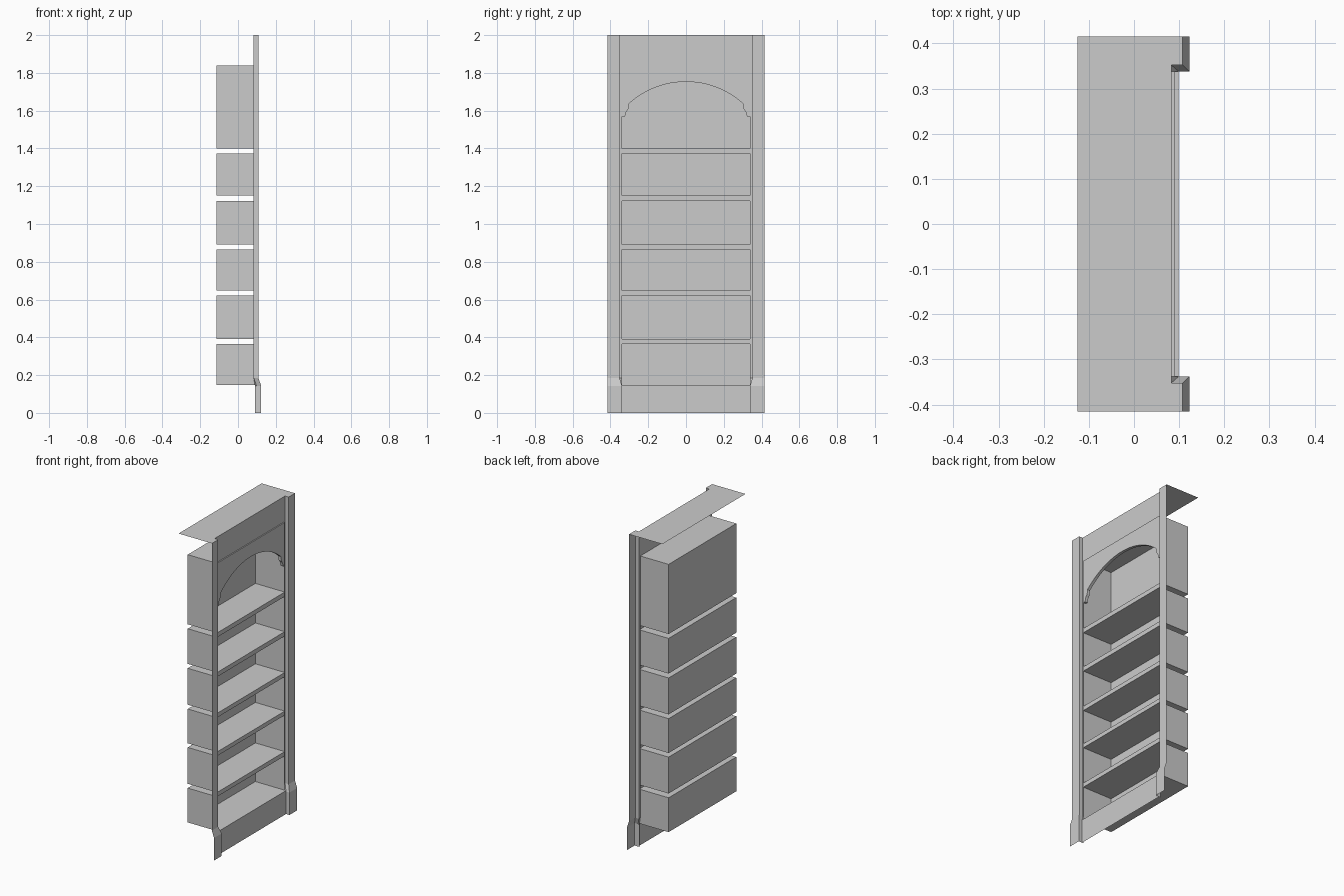
import bpy, bmesh, math
from mathutils import Vector

if "Cube" in bpy.data.objects:
    bpy.data.objects.remove(bpy.data.objects["Cube"])

BACK, FACE, FRAME, PILASTER = -0.115, 0.09, 0.083, 0.108
BASE, BASE_PILASTER = 0.099, 0.123
INNER, STEP, OUTER = 0.338, 0.352, 0.415
LEVELS = [(0.148, 0.365), (0.392, 0.622), (0.648, 0.865),
          (0.892, 1.122), (1.15, 1.372), (1.40, 1.84)]


def make(name, verts, faces, toward=Vector((1, 0, 0))):
    """Sheet object whose faces look toward the given direction."""
    bm = bmesh.new()
    vs = [bm.verts.new(v) for v in verts]
    for f in faces:
        face = bm.faces.new([vs[i] for i in f])
        face.normal_update()
        if face.normal.dot(toward) < -1e-6:
            face.normal_flip()
    return finish(name, bm)


def finish(name, bm):
    mesh = bpy.data.meshes.new(name)
    bm.to_mesh(mesh)
    bm.free()
    obj = bpy.data.objects.new(name, mesh)
    bpy.context.collection.objects.link(obj)
    return obj


def front_strip(name, x, half, z0, z1):
    return make(name, [(x, -half, z0), (x, half, z0), (x, half, z1), (x, -half, z1)],
                [(0, 1, 2, 3)])


def loft(name, sections, toward):
    """Skin a stack of open cross-sections."""
    n = len(sections[0])
    verts = [p for s in sections for p in s]
    faces = [(r * n + i, r * n + i + 1, (r + 1) * n + i + 1, (r + 1) * n + i)
             for r in range(len(sections) - 1) for i in range(n - 1)]
    return make(name, verts, faces, toward)


# Open compartments: five-sided boxes seen from inside
for k, (z0, z1) in enumerate(LEVELS):
    bm = bmesh.new()
    bmesh.ops.create_cube(bm, size=1)
    for v in bm.verts:
        v.co = ((BACK + FACE) / 2 + v.co.x * (FACE - BACK),
                v.co.y * 2 * INNER, (z0 + z1) / 2 + v.co.z * (z1 - z0))
    bm.normal_update()
    bmesh.ops.delete(bm, geom=[f for f in bm.faces if f.normal.x > 0.9], context='FACES')
    bmesh.ops.reverse_faces(bm, faces=bm.faces[:])
    finish(f"compartment_{k + 1}", bm)

# Shelf front edges between the compartments
for k in range(len(LEVELS) - 1):
    front_strip(f"shelf_edge_{k + 1}", FACE, INNER, LEVELS[k][1], LEVELS[k + 1][0])

# Plinth panel with a narrow ledge up to the lowest shelf
loft("plinth_panel", [[(x, -INNER, z), (x, INNER, z)] for x, z in
                      ((BASE, 0), (BASE, 0.148), (FACE, 0.148))], Vector((1, 0, 1)))

# Plain panel above the arch
front_strip("top_panel", FRAME, STEP, 1.84, 2.0)
loft("arch_top_ledge", [[(x, -INNER, 1.84), (x, INNER, 1.84)] for x in (FRAME, FACE)],
     Vector((0, 0, 1)))

# Arched fascia with its underside
half_span, spring, crown = 0.302, 1.637, 1.753
rise = crown - spring
radius = (half_span ** 2 + rise ** 2) / (2 * rise)
a = math.asin(half_span / radius)
foot = [(-INNER, 1.568), (-0.323, 1.568), (-0.316, 1.594), (-0.304, 1.610)]
arc = [(radius * math.sin(t), crown - radius + radius * math.cos(t))
       for t in (-a + 2 * a * i / 24 for i in range(25))]
curve = foot + arc + [(-y, z) for y, z in reversed(foot)]
outline = curve + [(INNER, 1.84), (-INNER, 1.84)]
make("arch_fascia", [(FACE, y, z) for y, z in outline], [range(len(outline))])
loft("arch_underside", [[(x, y, z) for y, z in curve] for x in (FACE, FACE - 0.018)],
     Vector((0, 0, -1)))

# Pilasters with flared feet, mirrored left to right
foot_plan = [(FACE, INNER), (BASE, INNER), (BASE_PILASTER, INNER), (BASE_PILASTER, OUTER)]
shaft_plan = [(FRAME, INNER), (FRAME, STEP), (PILASTER, STEP), (PILASTER, OUTER)]
pilaster = loft("pilasters", [[(x, y, z) for x, y in plan] for plan, z in
                              ((foot_plan, 0), (foot_plan, 0.142),
                               (shaft_plan, 0.185), (shaft_plan, 2.0))],
                Vector((1, -0.5, 0)))
mirror = pilaster.modifiers.new("Mirror", 'MIRROR')
mirror.use_axis = (False, True, False)
mirror.use_mirror_merge = False

# Thin returns from the recessed frame out to the compartment edges
returns = loft("frame_returns", [[(x, INNER, z) for x in (FRAME, FACE)]
                                 for z in (0.185, 1.84)], Vector((0, 1, 0)))
mirror = returns.modifiers.new("Mirror", 'MIRROR')
mirror.use_axis = (False, True, False)

# Flat top following the pilaster plan
right = [(-0.125, OUTER), (PILASTER, OUTER), (PILASTER, STEP), (FRAME, STEP)]
plan = right + [(x, -y) for x, y in reversed(right)]
make("top_board", [(x, y, 2.0) for x, y in plan], [range(8)], Vector((0, 0, 1)))
